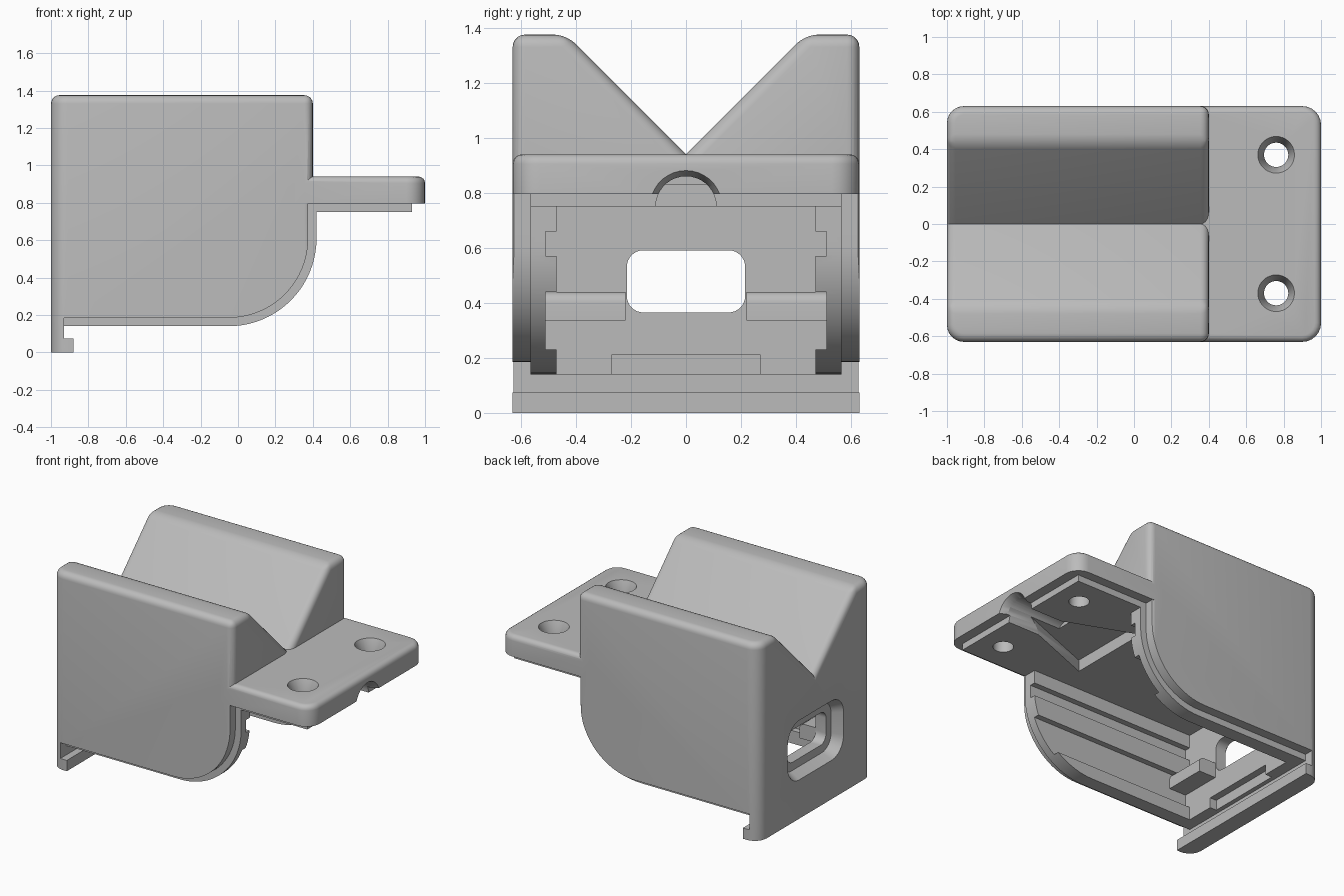
import bpy, bmesh
from math import sin, cos, pi, radians
from mathutils import Vector

old = bpy.data.objects.get("Cube")
if old:
    bpy.data.objects.remove(old, do_unlink=True)

grey = bpy.data.materials.new("plain grey")
grey.use_nodes = True
colour = (0.5, 0.5, 0.5, 1)
grey.diffuse_color = colour
grey.node_tree.nodes["Principled BSDF"].inputs["Base Color"].default_value = colour


def arc(cx, cy, r, start, end, steps):
    angles = [radians(start + (end - start) * i / steps) for i in range(steps + 1)]
    return [(cx + r * cos(a), cy + r * sin(a)) for a in angles]


def rounded_rect(w, h, r, cy=0):
    """Half width, half height, corner radius, centre height."""
    pts = []
    for i, (sx, sy) in enumerate([(1, 1), (-1, 1), (-1, -1), (1, -1)]):
        pts += arc(sx * (w - r), cy + sy * (h - r), r, i * 90, i * 90 + 90, 8)
    return pts


def prism(name, axis, pts, lo, hi, end_pts=None):
    """Loft a 2D outline along an axis, optionally to a second outline."""
    place = {"x": lambda u, v, t: (t, u, v),
             "y": lambda u, v, t: (u, t, v),
             "z": lambda u, v, t: (u, v, t)}[axis]
    bm = bmesh.new()
    a = [bm.verts.new(place(u, v, lo)) for u, v in pts]
    b = [bm.verts.new(place(u, v, hi)) for u, v in (end_pts or pts)]
    bm.faces.new(a)
    bm.faces.new(b[::-1])
    for i in range(len(a)):
        j = (i + 1) % len(a)
        bm.faces.new((a[j], a[i], b[i], b[j]))
    bmesh.ops.recalc_face_normals(bm, faces=bm.faces[:])
    mesh = bpy.data.meshes.new(name)
    bm.to_mesh(mesh)
    bm.free()
    mesh.materials.append(grey)
    ob = bpy.data.objects.new(name, mesh)
    bpy.context.collection.objects.link(ob)
    return ob


def box(name, x0, x1, y0, y1, z0, z1):
    return prism(name, "z", [(x0, y0), (x1, y0), (x1, y1), (x0, y1)], z0, z1)


def round_edges(ob, radius, test, segments=6):
    """Round the sharp convex edges whose midpoint passes the test."""
    bm = bmesh.new()
    bm.from_mesh(ob.data)
    edges = [e for e in bm.edges if e.is_convex and e.calc_face_angle(0) > 0.5
             and test((e.verts[0].co + e.verts[1].co) / 2)]
    bmesh.ops.bevel(bm, geom=edges, offset=radius, segments=segments,
                    profile=0.5, affect="EDGES", clamp_overlap=True)
    bm.to_mesh(ob.data)
    bm.free()


def combine(target, tool, operation):
    mod = target.modifiers.new(operation.lower(), "BOOLEAN")
    mod.operation, mod.object, mod.solver = operation, tool, "EXACT"
    bpy.ops.object.select_all(action="DESELECT")
    bpy.context.view_layer.objects.active = target
    target.select_set(True)
    bpy.ops.object.modifier_apply(modifier=mod.name)
    bpy.data.objects.remove(tool, do_unlink=True)


W = 0.63          # half width of the housing
TOP = 1.375

# Main block with the V-shaped cradle
housing = prism("cradle_housing", "x",
                [(-W, 0), (W, 0), (W, TOP), (0.435, TOP), (0, 0.94),
                 (-0.435, TOP), (-W, TOP)], -1, 0.4)
round_edges(housing, 0.09, lambda m: m.x < -0.9 and abs(m.y) > 0.6 and 0.1 < m.z < 1)
round_edges(housing, 0.045, lambda m: m.z > 0.1, 5)

# Side outline: hooked back wall, rounded front underside
side = [(-1.1, -0.1), (-0.88, -0.1), (-0.88, 0.075), (-0.93, 0.075), (-0.93, 0.185)]
side += arc(-0.05, 0.61, 0.425, -90, 0, 20)
side += [(0.375, 0.85), (0.5, 0.85), (0.5, 1.5), (-1.1, 1.5)]
combine(housing, prism("side_outline", "y", side, -1, 1), "INTERSECT")

# Mounting flange
flange = box("flange", 0.3, 1, -W, W, 0.795, 0.94)
round_edges(flange, 0.1, lambda m: m.x > 0.9 and abs(m.y) > 0.6 and 0.8 < m.z < 0.93)
round_edges(flange, 0.035, lambda m: m.z > 0.93 and m.x > 0.31, 4)
combine(housing, flange, "UNION")

# Stepped lip that follows the underside
lip = [(-0.95, 0.14)] + arc(-0.05, 0.61, 0.47, -90, 0, 20)
lip += [(0.42, 0.75), (0.93, 0.75), (0.93, 0.85), (-0.95, 0.85)]
combine(housing, prism("lip", "y", lip, -0.565, 0.565), "UNION")

# Hollow interior with two side grooves
BACK = -0.85
combine(housing, box("cavity", BACK, 0.7, -0.47, 0.47, 0.05, 0.75), "DIFFERENCE")
for z0, z1 in [(0.57, 0.66), (0.23, 0.44)]:
    combine(housing, box("groove", BACK, 0.7, -0.51, 0.51, z0, z1), "DIFFERENCE")

# Tapered recess and cable channel under the flange
combine(housing, prism("roof_recess", "z",
                       [(0.82, -0.06), (0.82, 0.06), (0.2, 0.3), (0.2, -0.3)],
                       0.7, 0.83), "DIFFERENCE")
combine(housing, prism("channel", "x", arc(0, 0.75, 0.11, 0, 350, 35), 0.55, 1.1),
        "DIFFERENCE")
combine(housing, prism("channel_mouth", "x", arc(0, 0.75, 0.105, 0, 350, 35), 0.94, 1.01,
                       arc(0, 0.75, 0.135, 0, 350, 35)), "DIFFERENCE")

# Notch at the foot of the back wall
combine(housing, box("foot_notch", -0.9, -0.8, -0.27, 0.27, 0.1, 0.21), "DIFFERENCE")

# Inner ledges beside the port
for s in (-1, 1):
    y0, y1 = sorted((s * 0.22, s * 0.53))
    ledge = box("ledge", -0.88, -0.72, y0, y1, 0.335, 0.44)
    round_edges(ledge, 0.04, lambda m: m.z > 0.43 and m.x > -0.73)
    combine(housing, ledge, "UNION")

# Port through the back wall with a flared outer recess
combine(housing, prism("port_recess", "x", rounded_rect(0.31, 0.21, 0.13, 0.478), -1.005,
                       -0.93, rounded_rect(0.27, 0.17, 0.1, 0.478)), "DIFFERENCE")
combine(housing, prism("port", "x", rounded_rect(0.215, 0.113, 0.06, 0.478), -1.1, -0.8),
        "DIFFERENCE")

# Countersunk screw holes
for y in (-0.37, 0.37):
    shaft = arc(0.76, y, 0.065, 0, 350, 35)
    combine(housing, prism("screw_hole", "z", shaft, 0.6, 1.1), "DIFFERENCE")
    combine(housing, prism("countersink", "z", shaft, 0.86, 0.945,
                           arc(0.76, y, 0.1, 0, 350, 35)), "DIFFERENCE")

# Smooth the rounded areas, keep the corners crisp
bpy.ops.object.select_all(action="DESELECT")
housing.select_set(True)
bpy.context.view_layer.objects.active = housing
bpy.ops.object.shade_smooth_by_angle(angle=radians(25))
